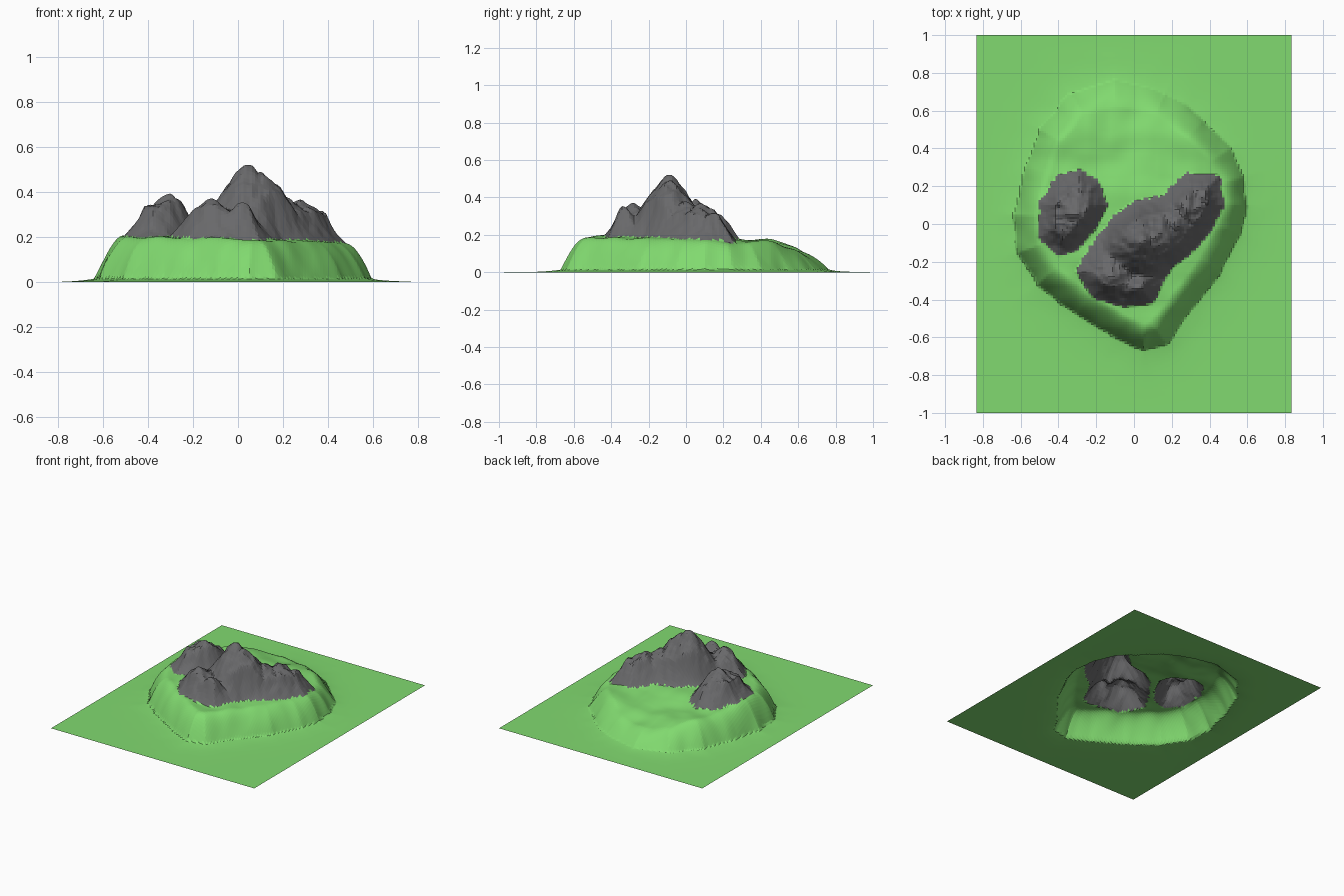
import bpy, bmesh, math
from mathutils import Vector, noise

if "Cube" in bpy.data.objects:
    bpy.data.objects.remove(bpy.data.objects["Cube"])

HX, HY = 0.833, 1.0
NX, NY = 132, 158

# Outlines: plateau foot and the two rock masses
FOOT = [(.6, .1), (.58, .25), (.51, .4), (.37, .55), (.17, .7), (-.1, .76), (-.34, .69),
        (-.5, .5), (-.57, .3), (-.64, .05), (-.61, -.15), (-.51, -.32), (-.3, -.48),
        (-.1, -.6), (.05, -.675), (.17, -.63), (.31, -.45), (.46, -.25), (.56, -.05)]
RIDGE = [(-.31, -.25), (-.22, -.1), (-.1, .05), (0, .12), (.15, .15), (.27, .27), (.45, .26),
         (.48, .1), (.4, -.05), (.3, -.16), (.2, -.23), (.1, -.42), (-.05, -.44), (-.22, -.39)]
KNOLL = [(-.28, .29), (-.4, .26), (-.5, .12), (-.51, -.07), (-.4, -.17), (-.3, -.14),
         (-.2, -.02), (-.14, .1), (-.18, .22)]

# Peaks: x, y, height, steepness
RIDGE_PEAKS = [(.04, -.09, .525, 1.5), (.1, -.08, .49, 1.3), (-.12, -.28, .36, .7),
               (-.2, -.3, .34, .8), (.02, -.35, .345, .9), (.2, .0, .38, .9),
               (.28, .08, .355, .8), (.36, .15, .315, .7)]
KNOLL_PEAKS = [(-.31, .05, .385, .8), (-.37, 0, .345, .7), (-.38, .12, .34, .7),
               (-.28, .17, .31, .6)]


def smooth(t):
    t = max(0, min(1, t))
    return t * t * (3 - 2 * t)


def inside_distance(x, y, poly):
    """Distance to the outline, positive inside."""
    best, inside = 9.0, False
    for i, (ax, ay) in enumerate(poly):
        bx, by = poly[i - 1]
        ex, ey = bx - ax, by - ay
        t = max(0, min(1, ((x - ax) * ex + (y - ay) * ey) / (ex * ex + ey * ey)))
        best = min(best, math.hypot(x - ax - t * ex, y - ay - t * ey))
        if (ay > y) != (by > y) and x < ax + ex * (y - ay) / ey:
            inside = not inside
    return best if inside else -best


def gauss(x, y, cx, cy, r):
    return math.exp(-((x - cx) ** 2 + (y - cy) ** 2) / (r * r))


def plateau(x, y):
    d = inside_distance(x, y, FOOT) + .012 * noise.noise(Vector((x * 9, y * 9, 2)))
    edge = smooth(min(HX - abs(x), HY - abs(y)) / .12)
    skirt = .014 * math.exp(min(d, 0) / .07) * edge
    if d <= 0:
        return skirt
    rim = .19 - .03 * x - .025 * smooth((y - .1) / .25) - .075 * smooth((y - .45) / .32)
    rim -= .035 * gauss(x, y, -.05, .48, .2)
    rim += .012 * gauss(x, y, .36, .42, .15)
    rim += .01 * noise.noise(Vector((x * 8, y * 8, 5)))
    s = min(1, d / .135)
    return skirt + (rim - skirt) * (1 - (1 - s) ** 1.9)


def rock_lift(x, y, base, outline, peaks):
    d = inside_distance(x, y, outline)
    if d <= 0:
        return 0
    top = max(h - k * (math.hypot(math.hypot(x - px, y - py), .03) - .03)
              for px, py, h, k in peaks)
    top += .02 * noise.noise(Vector((x * 13, y * 13, 1)))
    top += .014 * noise.noise(Vector((x * 30, y * 30, 4)))
    return max(.015, top - base) * min(1, d / .085) ** .9


def height(x, y):
    base = plateau(x, y)
    return (base + rock_lift(x, y, base, RIDGE, RIDGE_PEAKS)
            + rock_lift(x, y, base, KNOLL, KNOLL_PEAKS))


def material(name, color):
    m = bpy.data.materials.new(name)
    m.diffuse_color = color
    m.use_nodes = True
    m.node_tree.nodes["Principled BSDF"].inputs["Base Color"].default_value = m.diffuse_color
    return m


# One shared height grid, split into grass and rock parts
xs = [-HX + 2 * HX * i / NX for i in range(NX + 1)]
ys = [-HY + 2 * HY * j / NY for j in range(NY + 1)]
grid = [[(x, y, max(0, height(x, y))) for x in xs] for y in ys]
cells = {"grass_ground": [], "rock_ridge": [], "rock_knoll": []}
for j in range(NY):
    for i in range(NX):
        cx, cy = (xs[i] + xs[i + 1]) / 2, (ys[j] + ys[j + 1]) / 2
        jag = .012 * noise.noise(Vector((cx * 40, cy * 40, 7)))
        if inside_distance(cx, cy, RIDGE) > jag:
            part = "rock_ridge"
        elif inside_distance(cx, cy, KNOLL) > jag:
            part = "rock_knoll"
        else:
            part = "grass_ground"
        cells[part].append((i, j))

grass = material("grass", (.22, .70, .16, 1))
rock = material("rock", (.14, .14, .145, 1))


def build(name, quads, mat):
    bm = bmesh.new()
    verts = {}

    def vert(i, j):
        if (i, j) not in verts:
            verts[i, j] = bm.verts.new(grid[j][i])
        return verts[i, j]

    for i, j in quads:
        bm.faces.new((vert(i, j), vert(i + 1, j), vert(i + 1, j + 1), vert(i, j + 1)))
    mesh = bpy.data.meshes.new(name)
    bm.to_mesh(mesh)
    bm.free()
    mesh.materials.append(mat)
    bpy.context.collection.objects.link(bpy.data.objects.new(name, mesh))


for name, quads in cells.items():
    build(name, quads, grass if name == "grass_ground" else rock)
